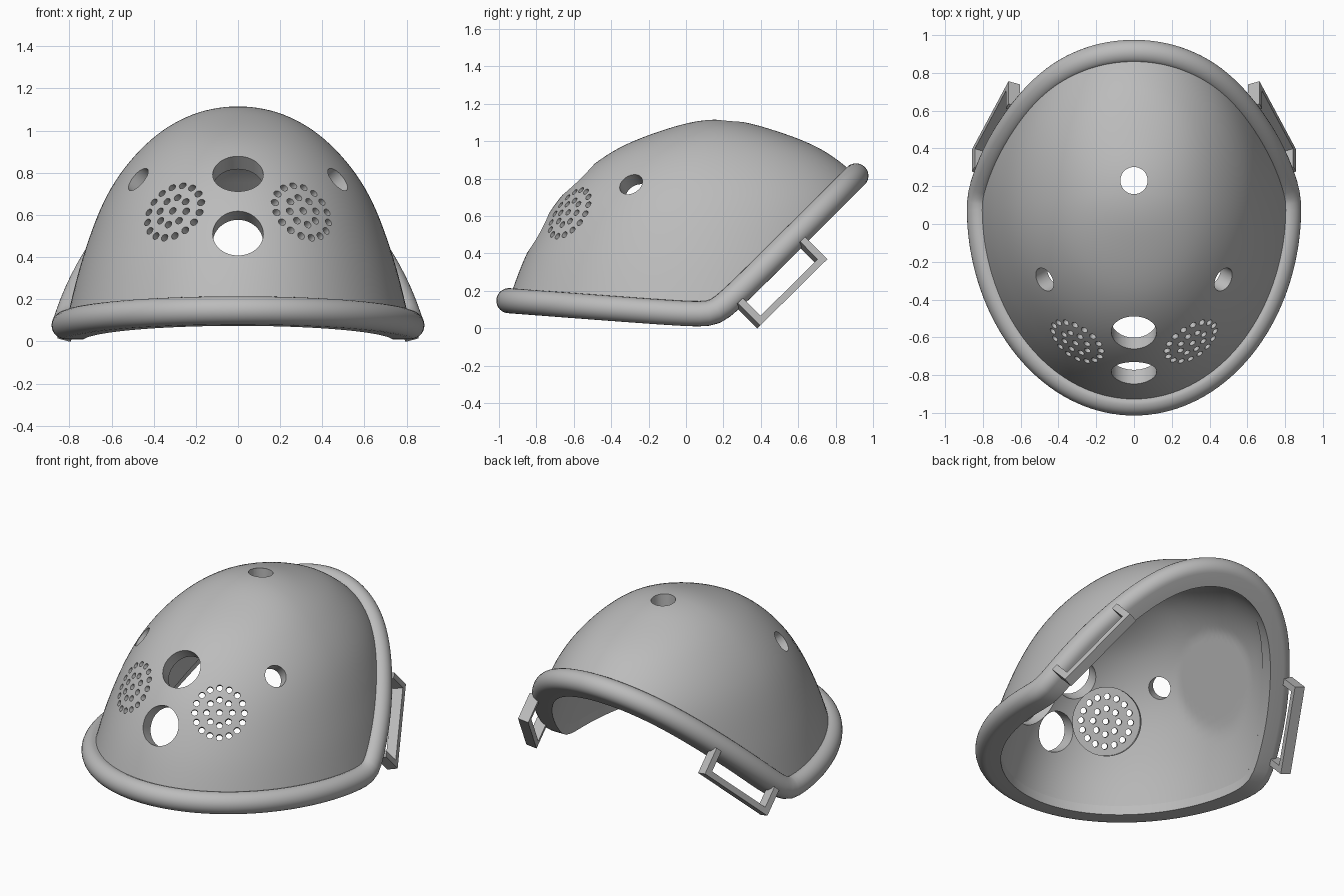
import bpy, bmesh
from math import sin, cos, pi, sqrt, acos
from mathutils import Vector, Matrix

if "Cube" in bpy.data.objects:
    bpy.data.objects.remove(bpy.data.objects["Cube"])

TOP, WALL, RIM = 1.115, 0.085, 0.067
SEGS, ROWS = 144, 36

grey = bpy.data.materials.new("plain grey")
grey.use_nodes = True
grey.diffuse_color = (0.5, 0.5, 0.5, 1)
grey.node_tree.nodes["Principled BSDF"].inputs["Base Color"].default_value = (0.5, 0.5, 0.5, 1)

# Dome outline at even steps of q, where q = sqrt(1 - z / TOP)
FRONT = [0.17, -0.085, -0.405, -0.66, -0.85, -0.995]
BACK = [0.17, 0.43, 0.755, 0.985, 1.05, 1.06]
WIDTH = [0, 0.23, 0.435, 0.61, 0.735, 0.835]


def spline(table, q):
    pts = [2 * table[0] - table[1]] + table + [2 * table[-1] - table[-2]]
    f = min(max(q, 0), 1) * 5
    i = min(int(f), 4)
    t = f - i
    a, b, c, d = pts[i:i + 4]
    return b + t / 2 * (c - a + t * (2 * a - 5 * b + 4 * c - d + t * (3 * (b - c) + d - a)))


def dome(q, ang):
    """Point on the outer dome at depth q and plan angle."""
    mid = 0.17 - 0.1 * q
    end = spline(BACK if sin(ang) > 0 else FRONT, q)
    return Vector((spline(WIDTH, q) * cos(ang), mid + abs(end - mid) * sin(ang), TOP * (1 - q * q)))


def dome_normal(q, ang):
    q = max(q, 0.01)
    e = 0.004
    du = dome(min(q + e, 1), ang) - dome(q - e, ang)
    dv = dome(q, ang + e) - dome(q, ang - e)
    return dv.cross(du).normalized() * (1 if dv.cross(du).dot(dome(q, ang) - Vector((0, 0.1, 0.2))) > 0 else -1)


def brim_height(y):
    """Level front edge bending smoothly into a 45 degree rear edge."""
    a, b = 0.145 - 0.077 * (y + 0.93), y - 0.095
    return (a + b + sqrt((a - b) ** 2 + 0.06 ** 2)) / 2


def brim_q(ang):
    z = 0.3
    for _ in range(60):
        y = dome(sqrt(1 - z / TOP), ang).y
        z += 0.4 * (min(max(brim_height(y), 0), 1) - z)
    return sqrt(1 - z / TOP)


def brim_frame(ang):
    """Centre, tangent, outward and upward axes of the rim."""
    e = 0.01
    p = dome(brim_q(ang), ang)
    tan = (dome(brim_q(ang + e), ang + e) - dome(brim_q(ang - e), ang - e)).normalized()
    slope = (brim_height(p.y + e) - brim_height(p.y - e)) / (2 * e)
    up = Vector((0, -slope, 1)).normalized()
    out = tan.cross(up).normalized()
    return p, tan, out, out.cross(tan).normalized()


def make(name, bm):
    bmesh.ops.recalc_face_normals(bm, faces=bm.faces)
    mesh = bpy.data.meshes.new(name)
    bm.to_mesh(mesh)
    bm.free()
    mesh.materials.append(grey)
    ob = bpy.data.objects.new(name, mesh)
    bpy.context.collection.objects.link(ob)
    return ob


def smooth(ob):
    bpy.ops.object.select_all(action='DESELECT')
    ob.select_set(True)
    bpy.context.view_layer.objects.active = ob
    bpy.ops.object.shade_smooth_by_angle(angle=0.6)


def loft(bm, a, b):
    for i in range(len(a)):
        j = (i + 1) % len(a)
        bm.faces.new((a[i], a[j], b[j], b[i]))


# Shell: outer dome, inner dome with a flat ear pad each side, joined at the brim
angles = [2 * pi * i / SEGS for i in range(SEGS)]
edge = [brim_q(a) for a in angles]
pads = [(dome(0.6, a), dome_normal(0.6, a)) for a in (0, pi)]


def inner(q, ang):
    v = dome(q, ang) - dome_normal(q, ang) * WALL
    for p, n in pads:
        v -= n * max(0, (v - p).dot(n) + WALL + 0.04)
    return v


bm = bmesh.new()
brims = []
for skin in (dome, inner):
    rows = [[bm.verts.new(skin(eq * r / ROWS, a)) for a, eq in zip(angles, edge)] for r in range(1, ROWS + 1)]
    for a, b in zip(rows, rows[1:]):
        loft(bm, a, b)
    pole = bm.verts.new(dome(0, 0) - Vector((0, 0, WALL if skin is inner else 0)))
    for i in range(SEGS):
        bm.faces.new((pole, rows[0][i], rows[0][(i + 1) % SEGS]))
    brims.append(rows[-1])
loft(bm, *brims)
shell = make("shell", bm)


# Cutters: vents, speaker recesses and perforations, all square to the dome
def surface_frame(x, z):
    q = sqrt(1 - z / TOP)
    ang = -acos(x / spline(WIDTH, q))
    n = dome_normal(q, ang)
    return Matrix.Translation(dome(q, ang)) @ n.to_track_quat('Z', 'Y').to_matrix().to_4x4()


def drill(bm, frame, radius, top, bottom, u=0, v=0, sides=48):
    place = frame @ Matrix.Translation((u, v, (top + bottom) / 2))
    bmesh.ops.create_cone(bm, cap_ends=True, segments=sides, radius1=radius, radius2=radius,
                          depth=top - bottom, matrix=place)


recess, holes = bmesh.new(), bmesh.new()
for z in (0.8, 0.515):
    drill(holes, surface_frame(0, z), 0.12, 0.1, -0.2)
drill(holes, Matrix.Translation((0, 0.23, TOP)), 0.072, 0.1, -0.2)
for side in (-1, 1):
    drill(holes, surface_frame(side * 0.475, 0.77), 0.066, 0.1, -0.2)
    grille = surface_frame(side * 0.31, 0.62)
    drill(recess, grille, 0.2, -0.055, -0.25)
    for count, ring in ((1, 0), (8, 0.075), (16, 0.145)):
        for k in range(count):
            a = 2 * pi * k / count
            drill(holes, grille, 0.018, 0.05, -0.12, ring * cos(a), ring * sin(a), 16)
cutters = [make("recess_cutter", recess), make("hole_cutter", holes)]
for cutter in cutters:
    cutter.hide_render = True
    mod = shell.modifiers.new(cutter.name, 'BOOLEAN')
    mod.operation, mod.solver, mod.object = 'DIFFERENCE', 'EXACT', cutter
bpy.context.view_layer.update()
shell.data = bpy.data.meshes.new_from_object(shell.evaluated_get(bpy.context.evaluated_depsgraph_get()))
shell.modifiers.clear()
for cutter in cutters:
    bpy.data.objects.remove(cutter)
smooth(shell)

# Rim: half-round bead with a flat underside swept round the brim
profile = [(RIM * sin(pi * k / 14), RIM * cos(pi * k / 14)) for k in range(15)]
profile += [(-WALL, -RIM), (-WALL, RIM * 0.6)]
bm = bmesh.new()
rings = []
for a in angles:
    p, tan, out, up = brim_frame(a)
    rings.append([bm.verts.new(p + out * o + up * u) for o, u in profile])
for a, b in zip(rings, rings[1:] + rings[:1]):
    loft(bm, a, b)
smooth(make("rim", bm))

# Strap loops: two posts and a bar under the rear rim on each side
strap_angle = min((a for a in angles if a < pi / 2), key=lambda a: abs(dome(brim_q(a), a).y - 0.43))
for name, ang in (("left_strap_loop", strap_angle), ("right_strap_loop", pi - strap_angle)):
    p, tan, out, up = brim_frame(ang)
    frame = Matrix((tan, out, up)).transposed().to_4x4()
    frame.translation = p + out * 0.02 - up * RIM
    bm = bmesh.new()
    for t, u, length, height in ((-0.25, -0.055, 0.04, 0.17), (0.25, -0.055, 0.04, 0.17), (0, -0.122, 0.46, 0.036)):
        bmesh.ops.create_cube(bm, size=1, matrix=frame @ Matrix.Translation((t, 0, u))
                              @ Matrix.Diagonal((length, 0.065, height, 1)))
    make(name, bm)
